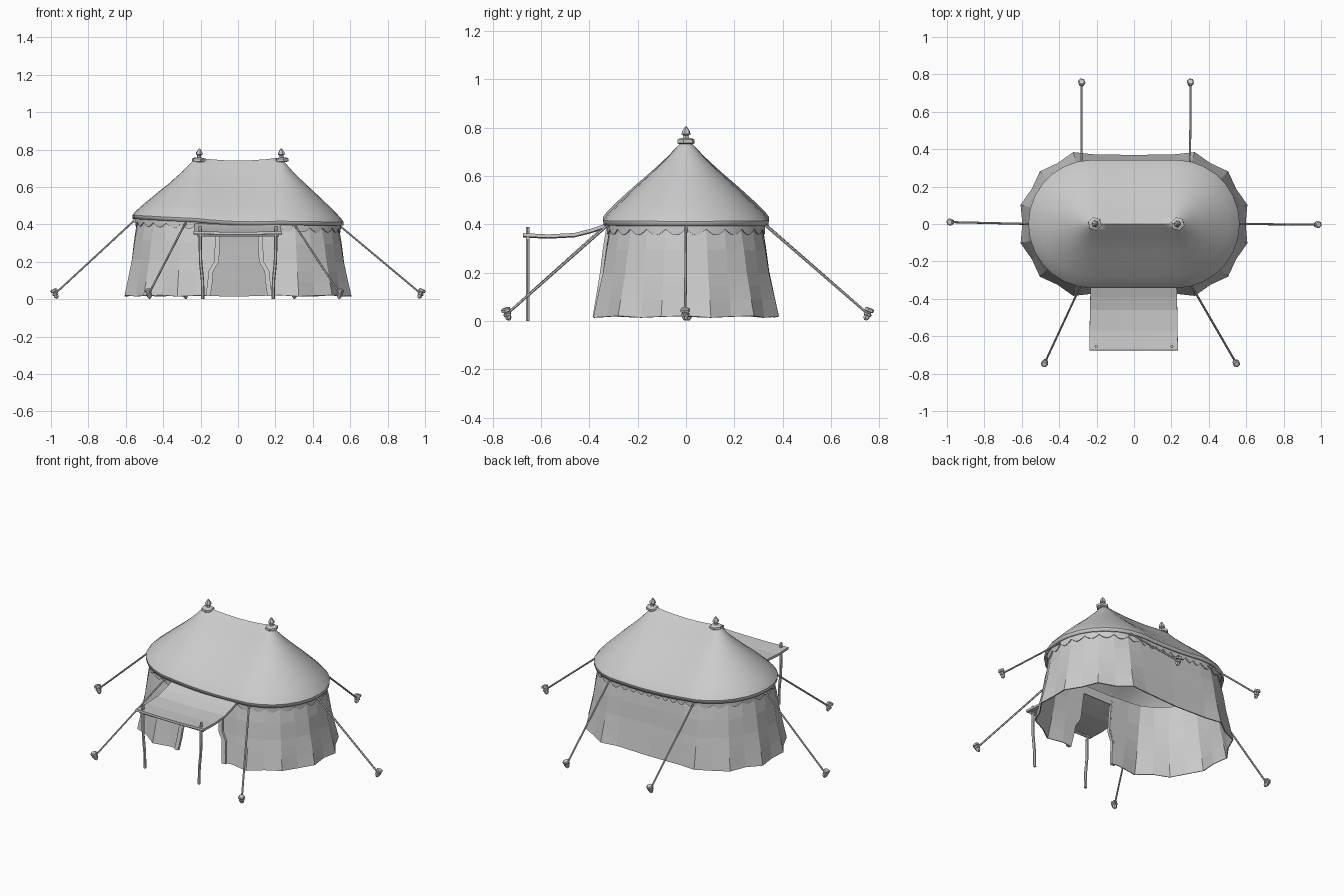
import bpy, bmesh
from math import sin, cos, pi, radians, hypot
from mathutils import Vector

if "Cube" in bpy.data.objects:
    bpy.data.objects.remove(bpy.data.objects["Cube"])

C = 0.222  # half distance between the two peaks


def mesh_object(name, verts, faces, thick=0, smooth=False):
    me = bpy.data.meshes.new(name)
    me.from_pydata([tuple(v) for v in verts], [], faces)
    bm = bmesh.new()
    bm.from_mesh(me)
    bmesh.ops.remove_doubles(bm, verts=bm.verts, dist=1e-5)
    bmesh.ops.recalc_face_normals(bm, faces=bm.faces)
    bm.to_mesh(me)
    bm.free()
    ob = bpy.data.objects.new(name, me)
    bpy.context.collection.objects.link(ob)
    if thick:
        m = ob.modifiers.new("thickness", "SOLIDIFY")
        m.thickness, m.offset = thick, 0
    if smooth:
        bpy.ops.object.select_all(action='DESELECT')
        ob.select_set(True)
        bpy.context.view_layer.objects.active = ob
        bpy.ops.object.shade_smooth_by_angle(angle=radians(25))
    return ob


def loft(name, rows, closed=False, cap=False, **kw):
    n = len(rows[0])
    verts = [v for row in rows for v in row]
    faces = []
    for j in range(len(rows) - 1):
        for i in range(n if closed else n - 1):
            k = (i + 1) % n
            faces.append((j*n + i, j*n + k, (j+1)*n + k, (j+1)*n + i))
    if cap:
        faces += [tuple(range(n)), tuple(range((len(rows)-1)*n, len(rows)*n))]
    return mesh_object(name, verts, faces, **kw)


def spun(name, base, axis, profile, sides=6):
    # lathe a (radius, height) profile around a tilted axis
    base, axis = Vector(base), Vector(axis).normalized()
    u = axis.orthogonal().normalized()
    v = axis.cross(u)
    rows = [[base + axis*h + (u*cos(2*pi*i/sides) + v*sin(2*pi*i/sides))*r
             for i in range(sides)] for r, h in profile]
    return loft(name, rows, closed=True, cap=True)


def rod(name, a, b, r, sides=6):
    d = Vector(b) - Vector(a)
    return spun(name, a, d, [(r, 0), (r, d.length)], sides)


def stadium(segs, straight):
    # (centre x, unit direction) samples around the oval plan
    pts = []
    for s in (1, -1):
        for i in range(segs + 1):
            a = -pi/2 + pi*i/segs
            pts.append((s*C, s*cos(a), s*sin(a)))
        for i in range(1, straight):
            pts.append((s*C*(1 - 2*i/straight), 0, s))
    return pts


def eave_tilt(x, w):
    # the left eave sits a little higher than the right; long sides sag
    return w*(-0.018*x/0.56 + 0.008*min(1, (x/0.56)**2))


# Roof canopy with sagging ridge
profile = [(0, .752), (.03, .722), (.07, .678), (.14, .612), (.21, .55),
           (.28, .485), (.322, .443), (.338, .422), (.336, .404)]
rows = []
for r, z in profile:
    row = []
    for cx, dx, dy in stadium(14, 6):
        x, w = cx + r*dx, min(1, r/.33)
        sag = .016*max(0, 1 - (x/C)**2)*(1 - .5*w)
        row.append((x, r*dy, z - sag + eave_tilt(x, w)))
    rows.append(row)
loft("roof_canopy", rows, closed=True, thick=.01, smooth=True)

# Scalloped valance under the eave
ring = stadium(72, 48)
top, bot = [], []
for i, (cx, dx, dy) in enumerate(ring):
    x, y = cx + .325*dx, .325*dy
    t = eave_tilt(x, 1)
    top.append((x, y, .415 + t))
    bot.append((x, y, .39 - .024*abs(sin(pi*i/6)) + t))
loft("scalloped_valance", [top, bot], closed=True, thick=.005)

# Flared panel wall, running from one door edge around to the other
levels = [(.412, 0, .115), (.3, .3, .115), (.2, .5, .12), (.15, .64, .15),
          (.09, .8, .155), (.018, 1, .165)]
rows = []
for z, t, door in levels:
    row = [(door, -.31 - .06*t), (C, -.31 - .06*t)]
    end = [(a, .395 if a % 30 else .372) for a in range(-75, 76, 15)]
    right = [(C + (.312 + (r - .312)*t)*cos(radians(a)),
              (.312 + (r - .312)*t)*sin(radians(a))) for a, r in end]
    row += right + [(C, .31 + .06*t), (0, .31 + .056*t), (-C, .31 + .06*t)]
    row += [(-x, y) for x, y in reversed(right)]
    row += [(-C, -.31 - .06*t), (-door + .01, -.31 - .06*t)]
    rows.append([(x, y, z + (.004*sin(i*2.1) if t == 1 else 0)
                  + eave_tilt(x, 1 - t)) for i, (x, y) in enumerate(row)])
loft("tent_wall", rows, thick=.006)
mesh_object("door_lintel", [(-.12, -.31, .412), (.12, -.31, .412),
                            (.12, -.322, .365), (-.12, -.322, .365)],
            [(0, 1, 2, 3)], thick=.006)

# Tied-back door curtains
for s, side in ((-1, "left"), (1, "right")):
    rows = []
    for z, t, d in levels[:]:
        x0, y0 = s*d + .005, -.318 - .06*t
        rows.append([(x0 - .013, y0 - .008, z), (x0 + .013, y0 - .008, z),
                     (x0 + .013, y0 + .01, z), (x0 - .013, y0 + .01, z)])
    loft(side + "_door_curtain", rows, closed=True, cap=True)

# Front awning and its crooked poles
path = [(-.315, .402), (-.39, .376), (-.46, .358), (-.57, .352), (-.675, .357)]
rows = [[(x*(1 + .03*j/4), y, z - .004*(abs(x) < .1))
         for x in (-.232, -.08, .08, .228)] for j, (y, z) in enumerate(path)]
loft("awning", rows, thick=.014)
rod("awning_crossbar", (-.22, -.655, .342), (.22, -.655, .342), .008)
for s, side in ((-1, "left"), (1, "right")):
    rows = [[(s*x + .009*cos(a*pi/3), -.655 + .009*sin(a*pi/3), z)
             for a in range(6)]
            for x, z in ((.188, 0), (.19, .1), (.2, .2), (.203, .39))]
    loft(side + "_awning_pole", rows, closed=True, cap=True)

# Hexagonal peak caps with finials
for x, lean in ((-.21, .06), (.235, -.06)):
    spun("peak_finial", (x, 0, .732), (lean, 0, 1),
         [(.026, 0), (.037, .004), (.037, .018), (.026, .024), (.012, .026),
          (.01, .036), (.019, .042), (.017, .053), (.003, .074)])

# Guy ropes, toggles and stakes
guys = [((-.55, 0, .425), (-.975, .01)), ((.535, 0, .4), (.975, -.003)),
        ((-.28, .318, .41), (-.28, .75)), ((.3, .318, .405), (.302, .75)),
        ((-.28, -.318, .41), (-.475, -.738)), ((.3, -.318, .402), (.543, -.738))]
for anchor, (x, y) in guys:
    rod("guy_rope", anchor, (x, y, .032), .0055)
    k = Vector(anchor)
    rod("rope_toggle", k + Vector((0, 0, -.014)), k + Vector((0, 0, .012)), .009)
    d = Vector((x, y, 0)).normalized()
    if abs(x) < .9:
        d = Vector((x - anchor[0], y - anchor[1], 0)).normalized()
    spun("ground_stake", Vector((x, y, .004)) - d*.008, d*.4 + Vector((0, 0, 1)),
         [(.006, 0), (.013, .01), (.013, .02), (.017, .022), (.017, .03),
          (.012, .032), (.012, .037), (.02, .039), (.02, .05), (.014, .054)])
